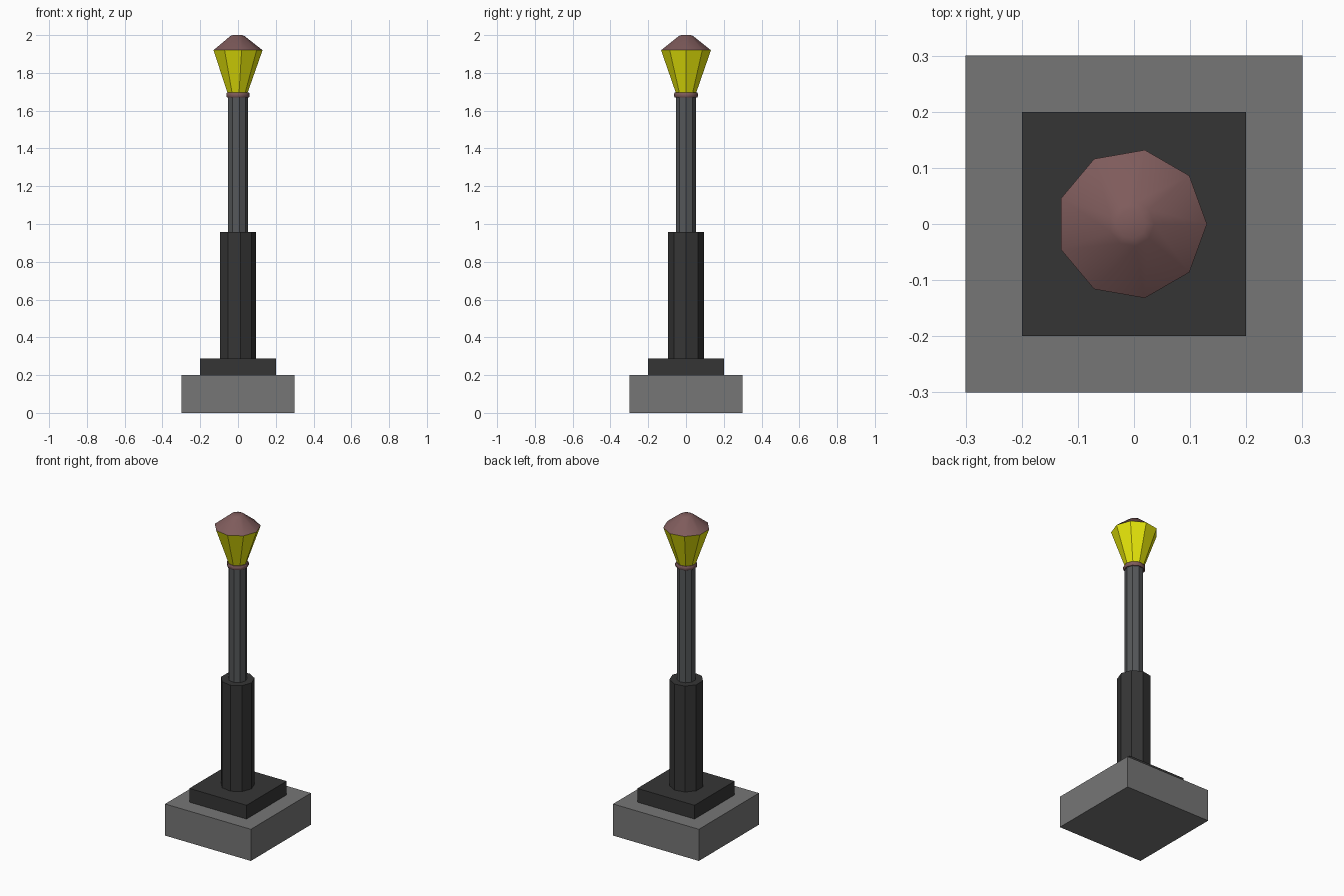
import bpy, bmesh, math

if "Cube" in bpy.data.objects:
    bpy.data.objects.remove(bpy.data.objects["Cube"])

SIDES = 9


def material(name, rgb):
    m = bpy.data.materials.new(name)
    m.diffuse_color = (*rgb, 1)
    m.use_nodes = True
    m.node_tree.nodes["Principled BSDF"].inputs["Base Color"].default_value = m.diffuse_color
    return m


def finish(name, bm, mat, smooth=False):
    bmesh.ops.recalc_face_normals(bm, faces=bm.faces)
    me = bpy.data.meshes.new(name)
    bm.to_mesh(me)
    bm.free()
    me.materials.append(mat)
    ob = bpy.data.objects.new(name, me)
    bpy.context.collection.objects.link(ob)
    if smooth:
        bpy.ops.object.select_all(action='DESELECT')
        ob.select_set(True)
        bpy.context.view_layer.objects.active = ob
        bpy.ops.object.shade_smooth_by_angle(angle=math.radians(35))
    return ob


def slab(name, half, z0, z1, mat):
    bm = bmesh.new()
    bmesh.ops.create_cube(bm, size=1)
    for v in bm.verts:
        v.co = (v.co.x * 2 * half, v.co.y * 2 * half, z0 + (v.co.z + .5) * (z1 - z0))
    finish(name, bm, mat)


def lathe(name, profile, mat, smooth=False):
    """Nine-sided turned part; shifted so its bounding box is centred on x."""
    bm = bmesh.new()
    radius = max(r for r, z in profile)
    shift = -radius * (1 - math.cos(math.radians(20))) / 2
    verts = [bm.verts.new((r + shift, 0, z)) for r, z in profile]
    edges = [bm.edges.new(p) for p in zip(verts, verts[1:])]
    bmesh.ops.spin(bm, geom=verts + edges, cent=(shift, 0, 0), axis=(0, 0, 1),
                   angle=2 * math.pi, steps=SIDES, use_merge=True)
    bmesh.ops.remove_doubles(bm, verts=bm.verts, dist=1e-5)
    finish(name, bm, mat, smooth)


stone = material("stone", (.18, .18, .18))
dark = material("dark_iron", (.036, .036, .036))
iron = material("iron", (.09, .095, .1))
copper = material("copper", (.21, .105, .105))
glass = material("glass", (.8, .8, .003))

# Square plinth
slab("stone_base", .3, 0, .2, stone)
slab("iron_plinth", .2, .2, .287, dark)

# Post
lathe("lower_column", [(.098, .28), (.098, .957), (0, .957)], dark)
lathe("upper_pole", [(.054, .95), (.054, 1.685)], iron)

# Rounded collar under the lantern
lathe("collar", [(.045, 1.67), (.06, 1.67), (.064, 1.676), (.064, 1.69),
                 (.06, 1.696), (.045, 1.696)], copper, True)

# Lantern and its roof
lathe("lantern_glass", [(.053, 1.69), (.134, 1.92)], glass)
lathe("lantern_roof", [(.134, 1.92), (.04, 1.994), (.026, 2.0), (0, 2.0)], copper, True)
